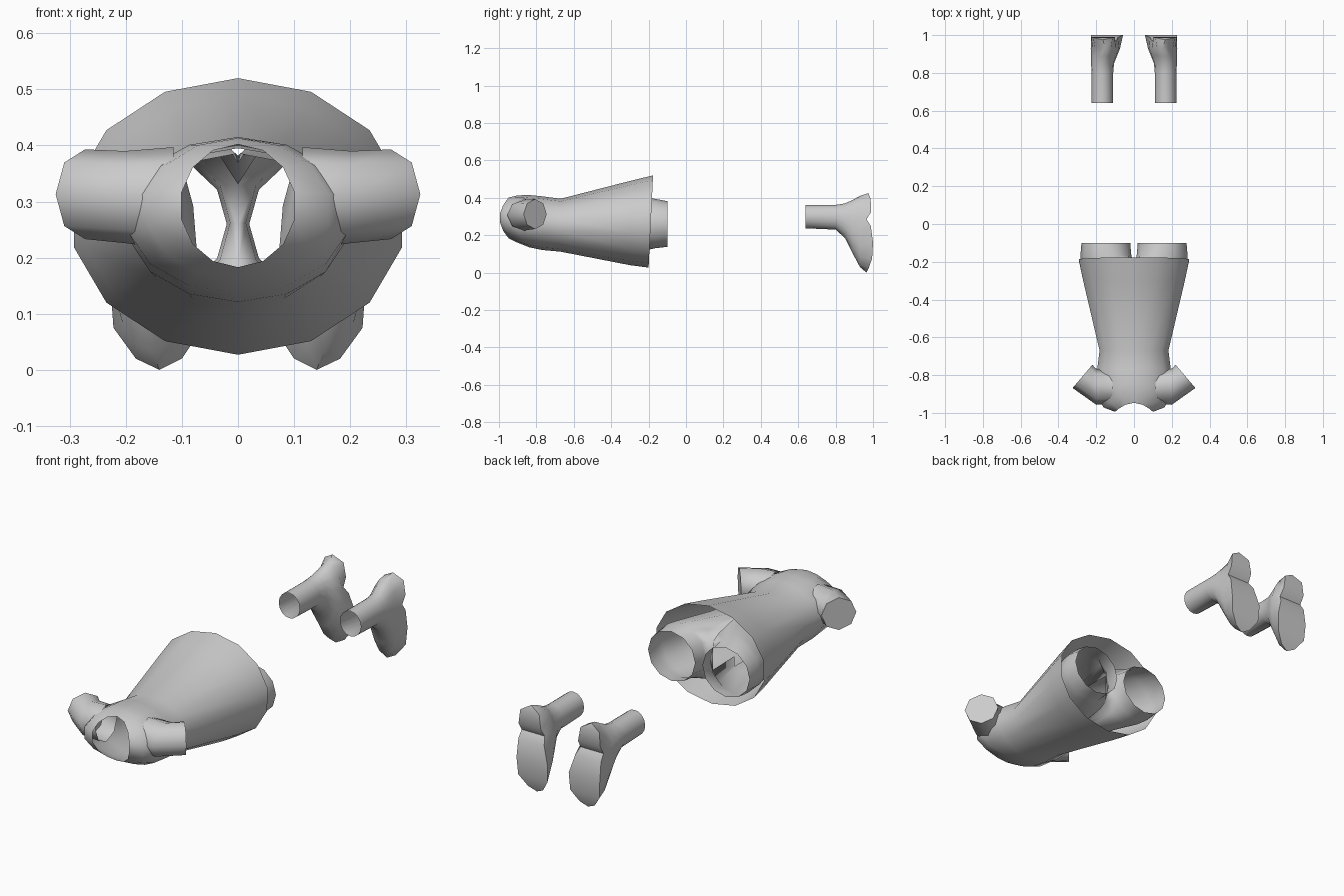
import bpy, bmesh
from math import sin, cos, pi

if "Cube" in bpy.data.objects:
    bpy.data.objects.remove(bpy.data.objects["Cube"])


def loft(name, rings, cap_end=False, mirror=False, strip_cap=False, seam=False):
    """Skin a list of equal-length point rings into one surface."""
    bm = bmesh.new()
    vs = [[bm.verts.new(p) for p in r] for r in rings]
    n = len(rings[0])
    for a, b in zip(vs, vs[1:]):
        for i in range(n):
            j = (i + 1) % n
            q = (a[i], a[j], b[j], b[i])
            if seam and all(v.co.x < 1e-5 for v in q):
                continue
            bm.faces.new(q)
    end = vs[-1]
    if cap_end:
        bm.faces.new(end)
    if strip_cap:  # ladder of faces between the two sides of the last ring
        for i in range(n // 2):
            q = [end[i], end[i + 1], end[(n - i - 1) % n], end[(n - i) % n]]
            bm.faces.new(list(dict.fromkeys(q)))
    bmesh.ops.remove_doubles(bm, verts=bm.verts, dist=1e-5)
    bmesh.ops.recalc_face_normals(bm, faces=bm.faces)
    me = bpy.data.meshes.new(name)
    bm.to_mesh(me)
    bm.free()
    ob = bpy.data.objects.new(name, me)
    bpy.context.collection.objects.link(ob)
    bpy.ops.object.select_all(action='DESELECT')
    ob.select_set(True)
    bpy.context.view_layer.objects.active = ob
    bpy.ops.object.shade_smooth_by_angle(angle=0.9)
    if mirror:
        m = ob.modifiers.new("mirror", 'MIRROR')
        m.use_clip = True
        m.merge_threshold = 0.0005
    return ob


def oval(y, x0, x1, z0, z1, n, bulge=0.0, tilt=0.0):
    """Ring around the y axis from the lowest point; the sides may bulge to -y."""
    cx, hx, cz, hz = (x0 + x1) / 2, (x1 - x0) / 2, (z0 + z1) / 2, (z1 - z0) / 2
    out = []
    for k in range(n):
        a = 2 * pi * k / n
        out.append((cx + hx * sin(a), y - bulge * sin(a) ** 2 - tilt * -cos(a), cz - hz * cos(a)))
    return out


# Tunic: hem, flare, waist, chest, shoulders, open neck
tunic = [(-.188, .300, .027, .520, 0, -.012), (-.30, .276, .040, .490, 0, 0),
         (-.67, .187, .112, .395, 0, 0), (-.77, .200, .121, .408, 0, 0),
         (-.84, .200, .136, .415, .07, 0), (-.90, .165, .160, .413, .075, 0),
         (-.947, .103, .183, .402, .05, 0)]
loft("tunic", [oval(y, -hx, hx, z0, z1, 14, b, -t * -1) for y, hx, z0, z1, b, t in tunic])

# Short sleeves, closed at the cuff: front point, back point, height range
sleeve = [((.115, -.950), (.115, -.780), .215, .397),
          ((.200, -.957), (.203, -.765), .226, .390),
          ((.325, -.868), (.220, -.745), .233, .393)]
rings = []
for f, b, z0, z1 in sleeve:
    ring = []
    for k in range(8):
        a = 2 * pi * k / 8
        t = (1 - cos(a)) / 2
        ring.append((f[0] + (b[0] - f[0]) * t, f[1] + (b[1] - f[1]) * t,
                     (z0 + z1) / 2 + (z1 - z0) / 2 * sin(a)))
    rings.append(ring)
loft("sleeve", rings, cap_end=True, mirror=True)

# Trousers under the tunic: two leg tubes that merge at the crotch
legs = [(-.10, .020, .278, .138, .382), (-.168, .014, .284, .130, .395),
        (-.21, -.05, .280, .120, .400), (-.38, -.20, .240, .125, .400),
        (-.62, -.18, .188, .125, .385)]
rings = [[(max(x, 0), y, z) for x, y, z in oval(yy, a, b, c, d, 12)] for yy, a, b, c, d in legs]
loft("trouser_leg", rings, mirror=True, seam=True)

# Boots: open shaft swelling into the foot, then the stepped sole
shaft = [(.64, .110, .225, .237, .362), (.80, .110, .225, .230, .362),
         (.85, .106, .227, .185, .370), (.89, .090, .228, .105, .388),
         (.93, .074, .229, .030, .410)]
rings = [oval(*s, 16) for s in shaft]
# sole levels: height, depth, inner x, outer x
sole = [(0, .965, .14, .14), (.02, .975, .10, .182), (.075, .995, .063, .222),
        (.16, 1.0, .058, .228), (.25, .988, .085, .226), (.285, .965, .098, .224),
        (.325, .990, .102, .224), (.395, .987, .113, .216), (.425, .975, .165, .165)]
outer = [(xo, y, z) for z, y, xi, xo in sole]
inner = [(xi, y, z) for z, y, xi, xo in sole[-2:0:-1]]
rings.append(outer + inner)
loft("boot", rings, mirror=True, strip_cap=True)
